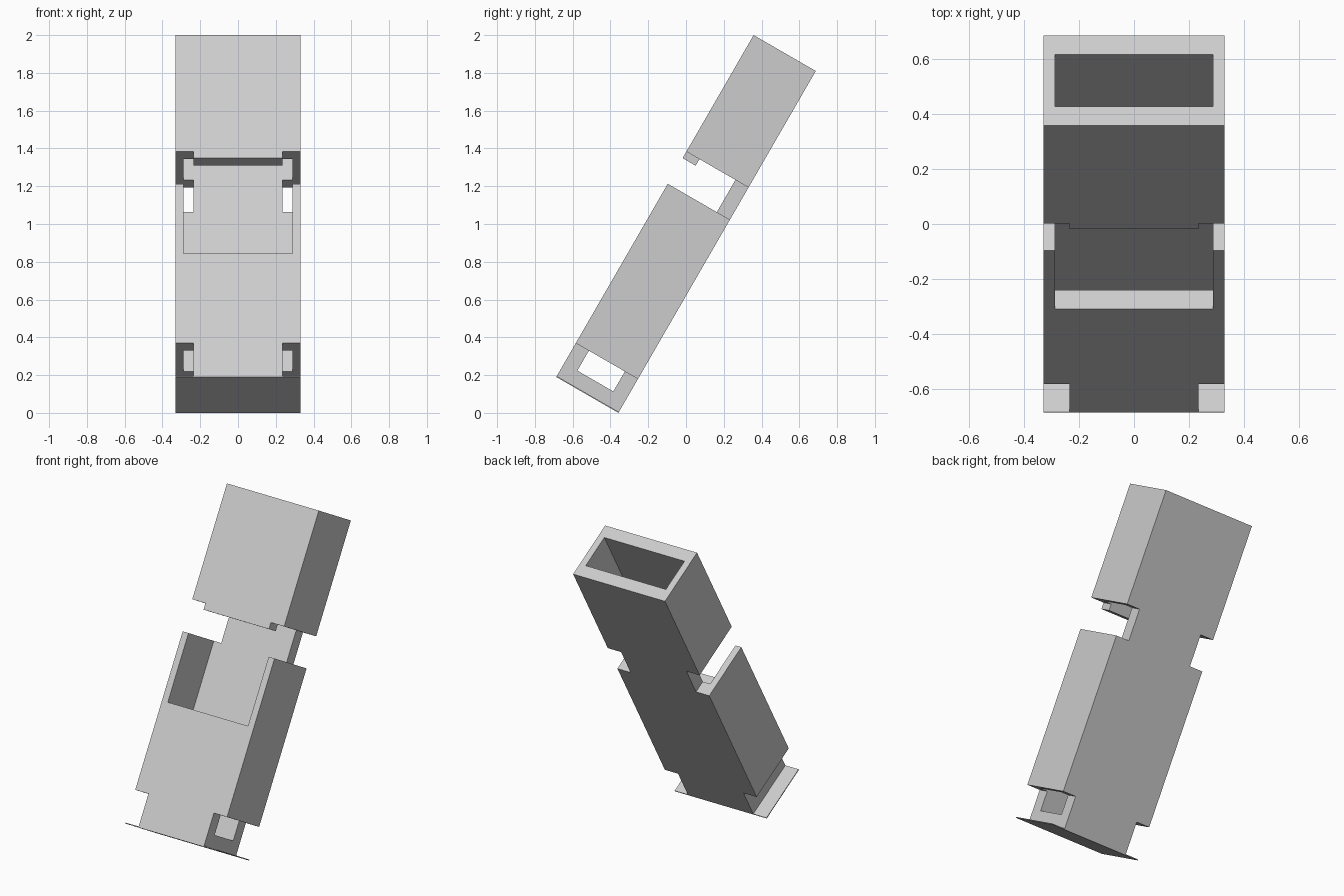
import bpy
import bmesh
import math
from mathutils import Matrix, Vector

cube = bpy.data.objects.get("Cube")
if cube:
    bpy.data.objects.remove(cube, do_unlink=True)

# Main dimensions, in the tube's own upright frame (y = depth, z = length)
HALF_W, DEPTH, LENGTH = 0.33, 0.38, 2.09
BORE_W, WALL = 0.288, 0.08
NECK_W = 0.235
PLATE = 0.006
LEAN = math.radians(30)
PLACE = Matrix.Translation((0, -0.687, DEPTH / 2)) @ Matrix.Rotation(-LEAN, 4, "X")

grey = bpy.data.materials.new("light_grey")
grey.use_nodes = True
colour = (0.604, 0.604, 0.604, 1)
grey.diffuse_color = colour
grey.node_tree.nodes["Principled BSDF"].inputs["Base Color"].default_value = colour


def box(name, x, y, z):
    """Box spanning the given (low, high) ranges, leaned into place."""
    low, high = (Vector(p) for p in zip(x, y, z))
    bm = bmesh.new()
    bmesh.ops.create_cube(bm, size=1)
    for v in bm.verts:
        v.co = [(a + b) / 2 + c * (b - a) for a, b, c in zip(low, high, v.co)]
    mesh = bpy.data.meshes.new(name)
    bm.to_mesh(mesh)
    bm.free()
    mesh.materials.append(grey)
    obj = bpy.data.objects.new(name, mesh)
    obj.matrix_world = PLACE
    bpy.context.collection.objects.link(obj)
    return obj


# Thin foot plate and the solid tube body
box("foot_plate", (-HALF_W, HALF_W), (0, DEPTH), (0, PLATE))
body = box("tube_body", (-HALF_W, HALF_W), (0, DEPTH), (PLATE, LENGTH))

# Bore, open at the top, and the front opening
cutters = [
    box("bore_cutter", (-BORE_W, BORE_W), (WALL, DEPTH - WALL), (0.085, LENGTH + 0.1)),
    box("front_opening_cutter", (-BORE_W, BORE_W), (-0.1, DEPTH / 2), (0.756, 1.338)),
]

# Paired side notches at the foot and at mid height
for level, span in (("lower", (-0.1, 0.207)), ("upper", (1.181, 1.378))):
    for side, x in (("left", (NECK_W, 0.5)), ("right", (-0.5, -NECK_W))):
        cutters.append(box(f"{level}_{side}_notch_cutter", x, (-0.1, DEPTH + 0.1), span))

for cutter in cutters:
    cutter.hide_render = True
    mod = body.modifiers.new(cutter.name, "BOOLEAN")
    mod.operation = "DIFFERENCE"
    mod.solver = "EXACT"
    mod.object = cutter

# Bake the cuts and drop the cutters
bpy.context.view_layer.update()
evaluated = body.evaluated_get(bpy.context.evaluated_depsgraph_get())
cut_mesh = bpy.data.meshes.new_from_object(evaluated)
body.modifiers.clear()
body.data = cut_mesh
cut_mesh.name = "tube_body"
for cutter in cutters:
    bpy.data.objects.remove(cutter, do_unlink=True)
